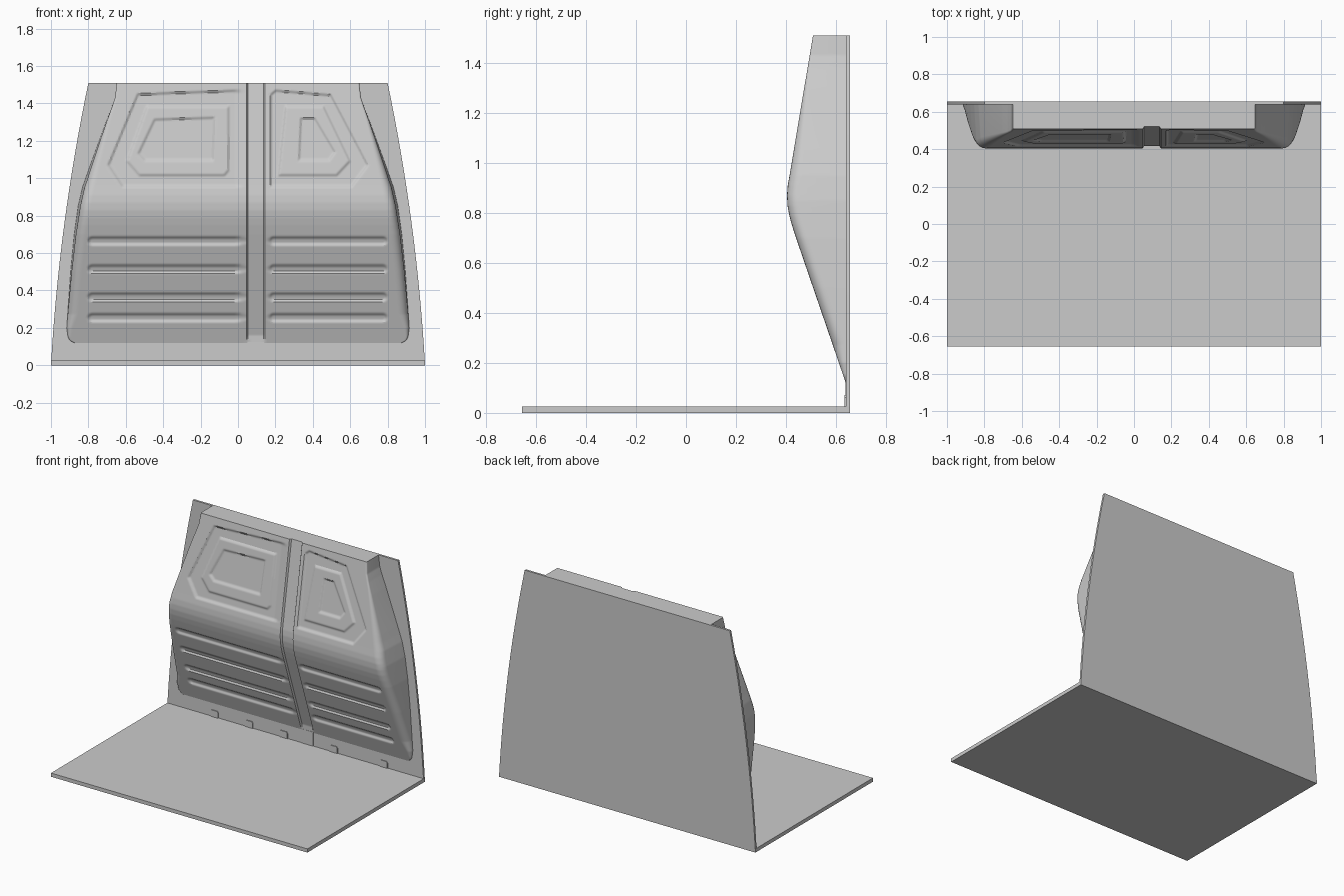
import bpy, bmesh, math

if "Cube" in bpy.data.objects:
    bpy.data.objects.remove(bpy.data.objects["Cube"])

BACK = 0.64      # front plane of the back plate
TOP = 1.51


def interp(table, z):
    """Piecewise linear lookup in a list of (z, value)."""
    for (z0, a), (z1, b) in zip(table, table[1:]):
        if z <= z1:
            return a + (b - a) * max(0, (z - z0) / (z1 - z0))
    return table[-1][1]


def finish(name, verts, faces, angle=30):
    mesh = bpy.data.meshes.new(name)
    mesh.from_pydata(verts, [], faces)
    mesh.update()
    ob = bpy.data.objects.new(name, mesh)
    bpy.context.collection.objects.link(ob)
    bpy.ops.object.select_all(action='DESELECT')
    ob.select_set(True)
    bpy.context.view_layer.objects.active = ob
    bpy.ops.object.shade_smooth_by_angle(angle=math.radians(angle))
    return ob


def extrude_xz(name, outline, y0, y1):
    """Counterclockwise (x, z) outline seen from the front, made solid."""
    n = len(outline)
    verts = [(x, y, z) for y in (y0, y1) for x, z in outline]
    faces = [tuple(range(n)), tuple(range(2 * n - 1, n - 1, -1))]
    faces += [(i, i + n, (i + 1) % n + n, (i + 1) % n) for i in range(n)]
    return finish(name, verts, faces)


def box(name, x0, x1, y0, y1, z0, z1):
    return extrude_xz(name, [(x0, z0), (x1, z0), (x1, z1), (x0, z1)], y0, y1)


# Floor and curved-sided back plate
box("floor", -1, 1, -0.655, 0.655, 0, 0.026)
side = []
for i in range(17):
    t = i / 16
    side.append((1 - 0.085 * t - 0.115 * t * t, TOP * t))
extrude_xz("back_plate", side + [(-x, z) for x, z in reversed(side)], BACK, 0.655)

# Pressed panel: front depth, half width and corner radius along its height
DEPTH = [(0.12, 0.639), (0.70, 0.440), (0.75, 0.424), (0.79, 0.413), (0.83, 0.406),
         (0.87, 0.404), (0.91, 0.407), (0.96, 0.416), (1.51, 0.508)]
WIDTH = [(0.12, 0.875), (0.13, 0.897), (0.15, 0.909), (0.20, 0.916), (0.50, 0.895),
         (0.70, 0.876), (0.85, 0.855), (0.95, 0.832), (1.05, 0.797), (1.30, 0.706),
         (1.38, 0.675), (1.43, 0.658), (1.51, 0.648)]
RADIUS = [(0.12, 0.05), (0.95, 0.05), (1.35, 0.012), (1.51, 0.008)]

# Stepped recesses: convex outlines, counterclockwise, with push-in depth
PANELS = [
    (0.010, [(-0.62, 0.95), (0.01, 0.95), (0.02, 0.97), (0.02, 1.45), (0.0, 1.475),
             (-0.54, 1.455), (-0.70, 1.07)]),
    (-0.009, [(-0.53, 1.01), (-0.07, 1.01), (-0.045, 1.04), (-0.045, 1.39),
              (-0.49, 1.39), (-0.60, 1.09)]),
    (0.009, [(-0.50, 1.09), (-0.13, 1.09), (-0.12, 1.33), (-0.45, 1.32), (-0.54, 1.13)]),
    (0.010, [(0.17, 0.95), (0.61, 0.95), (0.70, 1.07), (0.50, 1.45), (0.20, 1.475),
             (0.17, 1.45)]),
    (-0.009, [(0.21, 1.01), (0.53, 1.01), (0.605, 1.09), (0.46, 1.39), (0.25, 1.39)]),
    (0.009, [(0.32, 1.09), (0.49, 1.09), (0.525, 1.14), (0.415, 1.325), (0.33, 1.325)]),
]
RIBS = [0.665, 0.515, 0.365, 0.255]
EDGE = 0.013


def ramp(distance):
    return min(1, max(0, -distance / EDGE))


def outline_distance(poly, x, z):
    best = -9
    for (x0, z0), (x1, z1) in zip(poly, poly[1:] + poly[:1]):
        dx, dz = x1 - x0, z1 - z0
        best = max(best, ((x - x0) * dz - (z - z0) * dx) / math.hypot(dx, dz))
    return best


def recess(x, z):
    """How far the panel is pressed in at (x, z)."""
    h = 0.012 * min(1, max(0, (0.049 - abs(x - 0.095)) / 0.008)) * min(1, (z - 0.12) / 0.04)
    if z > 0.93:
        for depth, poly in PANELS:
            h += depth * ramp(outline_distance(poly, x, z))
    elif 0.2 < z < 0.72:
        for rz in RIBS:                     # long round-ended ribs
            for x0, x1 in ((-0.78, 0.0), (0.19, 0.775)):
                dx = max(x0 - x, 0, x - x1)
                h += 0.011 * ramp(math.hypot(dx, z - rz) - 0.025)
    return h


# Fixed columns around the centre channel, stretching columns outside it
FIXED = [-0.02, 0.0, 0.02, 0.046, 0.054, 0.075, 0.095, 0.115, 0.136, 0.144, 0.157]
N_SIDE, N_ARC, ROWS = 100, 6, 210
verts, faces = [], []
for r in range(ROWS + 1):
    z = 0.12 + (TOP - 0.12) * r / ROWS
    y, w = interp(DEPTH, z), interp(WIDTH, z)
    d = BACK + 0.002 - y
    c = min(interp(RADIUS, z), d * 0.9)
    lean = 0.06 * (d - c) * min(1, max(0, (1.4 - z) / 0.4))
    flat = w - lean - c
    right = [(flat + c * math.sin(a), y + c - c * math.cos(a))
             for a in (math.pi / 2 * k / N_ARC for k in range(1, N_ARC + 1))]
    right.append((w, BACK + 0.002))
    xs = [-flat + (FIXED[0] - 0.01 + flat) * k / N_SIDE for k in range(N_SIDE + 1)]
    xs += FIXED
    xs += [0.17 + (flat - 0.17) * k / N_SIDE for k in range(N_SIDE + 1)]
    row = [(-px, py) for px, py in reversed(right)]
    row += [(x, min(BACK + 0.001, y + recess(x, z))) for x in xs]
    row += right
    verts += [(px, py, z) for px, py in row]
cols = len(row)
for r in range(ROWS):
    for k in range(cols - 1):
        a = r * cols + k
        faces.append((a, a + 1, a + 1 + cols, a + cols))
faces.append(tuple(range(ROWS * cols, (ROWS + 1) * cols)))   # flat top
finish("pressed_panel", verts, faces, 28)

# Foot of the centre channel and the small tabs along the floor
box("channel_foot", 0.05, 0.14, BACK - 0.003, BACK + 0.002, 0.026, 0.125)
for i, x in enumerate((-0.63, -0.36, -0.09, 0.30, 0.69)):
    extrude_xz(f"floor_tab_{i + 1}",
               [(x - 0.03, 0.02), (x + 0.03, 0.02), (x + 0.03, 0.062), (x + 0.022, 0.072),
                (x - 0.022, 0.072), (x - 0.03, 0.062)], BACK - 0.006, BACK + 0.002)
